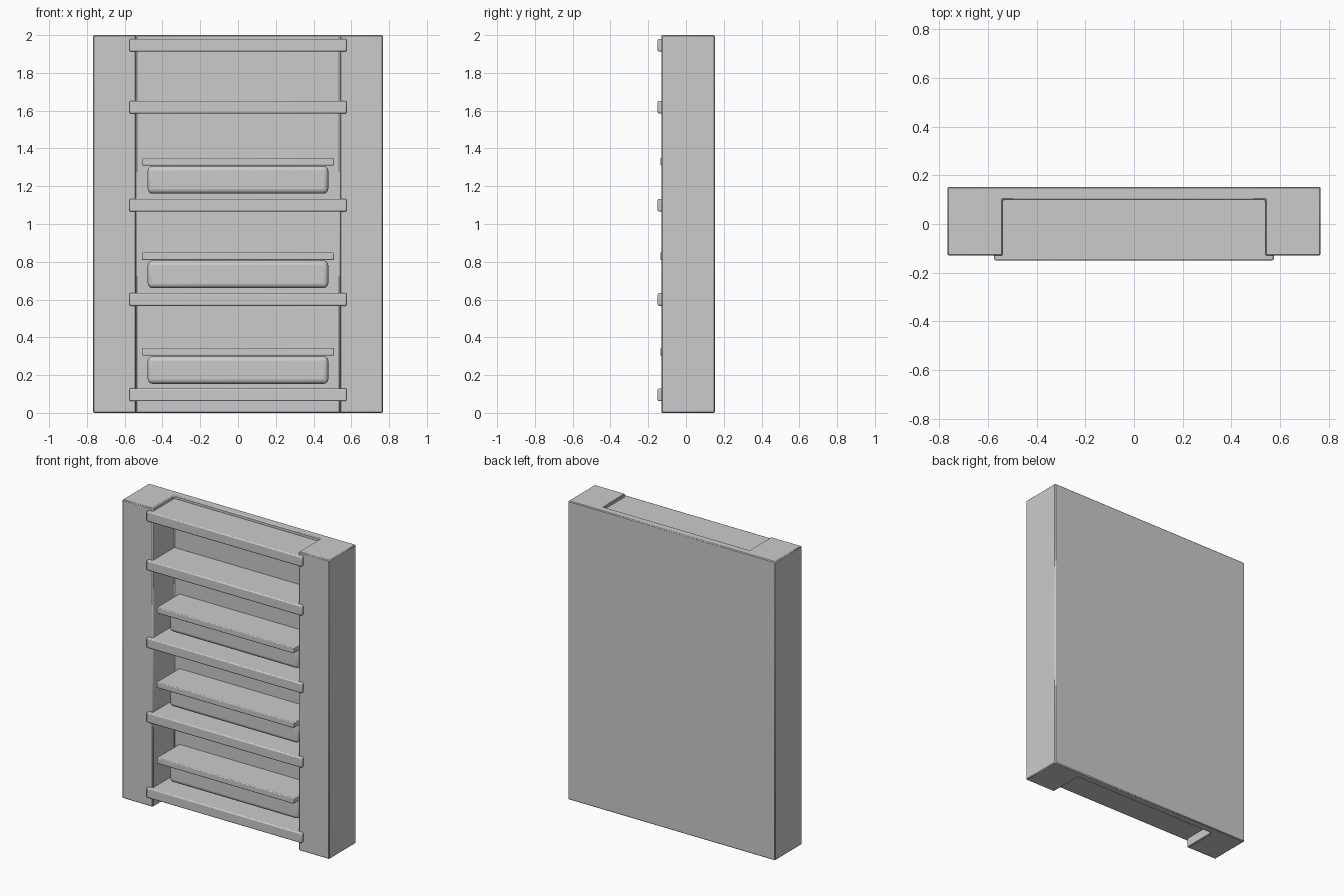
import bpy, bmesh

if "Cube" in bpy.data.objects:
    bpy.data.objects.remove(bpy.data.objects["Cube"])


def finish(name, bm, bevel, segments):
    bmesh.ops.recalc_face_normals(bm, faces=bm.faces)
    mesh = bpy.data.meshes.new(name)
    bm.to_mesh(mesh)
    bm.free()
    obj = bpy.data.objects.new(name, mesh)
    bpy.context.collection.objects.link(obj)
    mod = obj.modifiers.new("soft_edges", 'BEVEL')
    mod.width = bevel
    mod.segments = segments
    bpy.ops.object.select_all(action='DESELECT')
    obj.select_set(True)
    bpy.context.view_layer.objects.active = obj
    bpy.ops.object.shade_smooth_by_angle()
    return obj


def box(name, half_width, y0, y1, z0, z1, bevel, segments=2):
    bm = bmesh.new()
    bmesh.ops.create_cube(bm, size=1)
    for v in bm.verts:
        v.co.x *= 2 * half_width
        v.co.y = y0 if v.co.y < 0 else y1
        v.co.z = z0 if v.co.z < 0 else z1
    return finish(name, bm, bevel, segments)


# U-shaped frame: two side pillars joined by the back panel
half = [(0.767, 0.153), (0.767, -0.13), (0.54, -0.13), (0.54, 0.10)]
profile = half + [(-x, y) for x, y in reversed(half)]
bm = bmesh.new()
face = bm.faces.new([bm.verts.new((x, y, 0)) for x, y in profile])
ext = bmesh.ops.extrude_face_region(bm, geom=[face])
top = [g for g in ext["geom"] if isinstance(g, bmesh.types.BMVert)]
bmesh.ops.translate(bm, verts=top, vec=(0, 0, 2))
finish("frame", bm, 0.005, 1)

# Wide shelves let into the pillars, proud of the front
for i, z in enumerate((0.062, 0.567, 1.066, 1.585, 1.913)):
    box(f"wide_shelf_{i + 1}", 0.575, -0.15, 0.105, z, z + 0.067, 0.007)

# Narrow shelves, each with a rounded bin set back beneath it
for i, z in enumerate((0.303, 0.81, 1.31)):
    box(f"narrow_shelf_{i + 1}", 0.508, -0.136, 0.105, z, z + 0.04, 0.005)
    box(f"bin_{i + 1}", 0.478, -0.05, 0.12, z - 0.149, z - 0.003, 0.025, 4)
